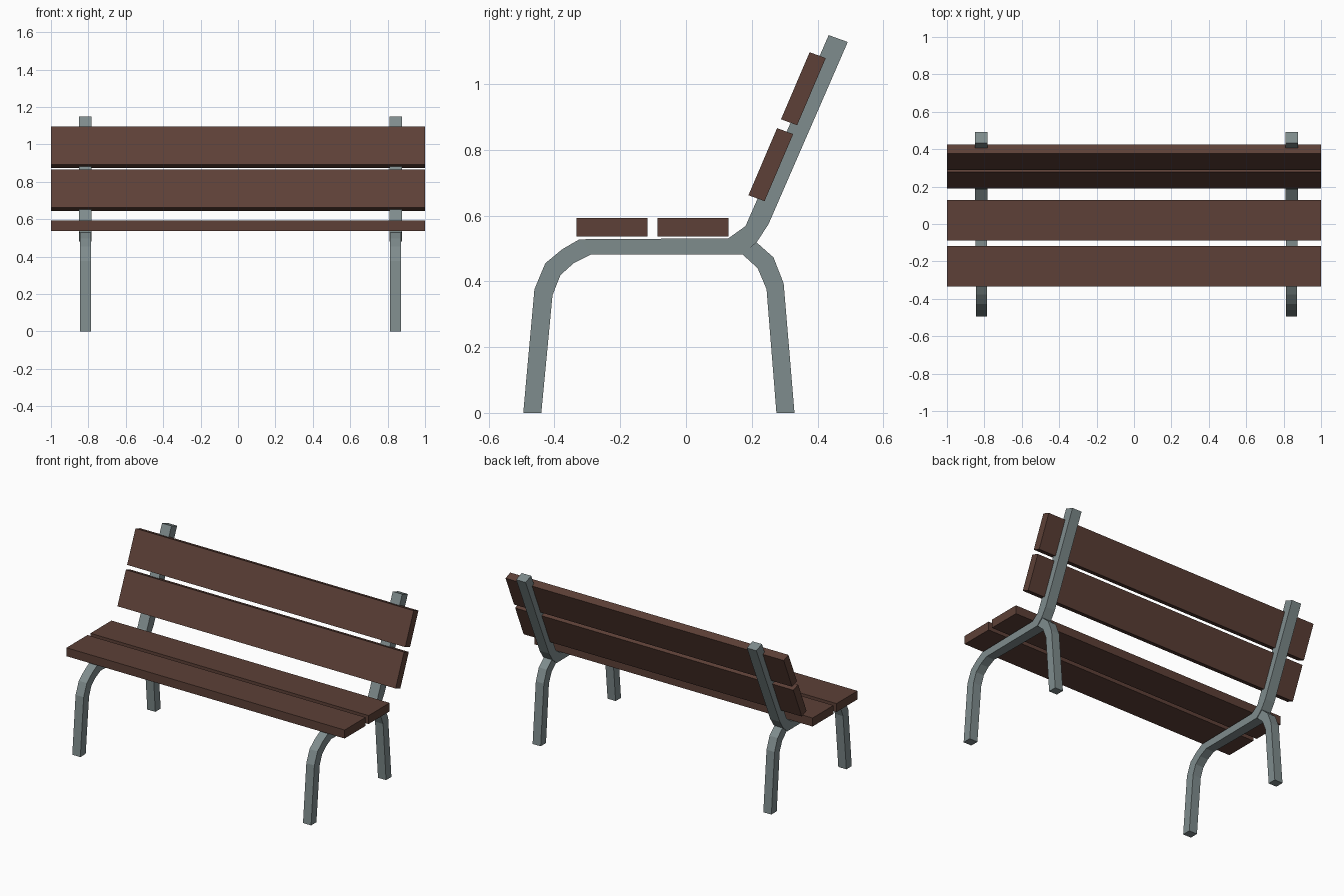
import bpy

if "Cube" in bpy.data.objects:
    bpy.data.objects.remove(bpy.data.objects["Cube"])


def material(name, rgb):
    m = bpy.data.materials.new(name)
    m.diffuse_color = (*rgb, 1)
    m.use_nodes = True
    m.node_tree.nodes["Principled BSDF"].inputs["Base Color"].default_value = m.diffuse_color
    return m


wood = material("brown wood", (0.109, 0.051, 0.038))
metal = material("grey metal", (0.212, 0.262, 0.266))


def loft(name, rings, mat):
    """Join four-cornered rings into a closed bar."""
    n = len(rings)
    verts = [v for ring in rings for v in ring]
    faces = [(0, 1, 2, 3), tuple(range(4 * n - 1, 4 * n - 5, -1))]
    for i in range(n - 1):
        a, b = 4 * i, 4 * i + 4
        for k in range(4):
            j = (k + 1) % 4
            faces.append((a + k, b + k, b + j, a + j))
    me = bpy.data.meshes.new(name)
    me.from_pydata(verts, [], faces)
    me.update()
    me.materials.append(mat)
    ob = bpy.data.objects.new(name, me)
    bpy.context.collection.objects.link(ob)
    return ob


def tube(name, x, stations, mat):
    """Stations: outer y, z, inner y, z, half width."""
    rings = [[(x - w, oy, oz), (x + w, oy, oz), (x + w, iy, iz), (x - w, iy, iz)]
             for oy, oz, iy, iz, w in stations]
    return loft(name, rings, mat)


def slat(name, corners):
    """Plank across the full width from its four (y, z) corners."""
    return loft(name, [[(x, y, z) for y, z in corners] for x in (1, -1)], wood)


# Bent tube: front leg, seat rail and back support
front_tube = [
    (-0.495, 0.0, -0.440, 0.0, 0.029),
    (-0.461, 0.376, -0.406, 0.358, 0.029),
    (-0.428, 0.455, -0.382, 0.419, 0.029),
    (-0.376, 0.498, -0.342, 0.455, 0.029),
    (-0.324, 0.528, -0.288, 0.482, 0.029),
    (0.129, 0.531, 0.172, 0.482, 0.033),
    (0.181, 0.568, 0.215, 0.519, 0.034),
    (0.213, 0.641, 0.251, 0.574, 0.034),
    (0.434, 1.149, 0.492, 1.128, 0.034),
]
# Rear leg, starting inside the bend of the main tube
rear_leg = [
    (0.204, 0.528, 0.163, 0.490, 0.029),
    (0.266, 0.473, 0.218, 0.440, 0.029),
    (0.297, 0.394, 0.245, 0.376, 0.029),
    (0.330, 0.0, 0.275, 0.0, 0.029),
]
for side, x in (("left", -0.816), ("right", 0.843)):
    tube(side + "_frame", x, front_tube, metal)
    tube(side + "_rear_leg", x, rear_leg, metal)

# Seat planks
for name, y in (("front_seat_plank", -0.333), ("rear_seat_plank", -0.087)):
    slat(name, [(y, 0.537), (y, 0.592), (y + 0.216, 0.592), (y + 0.216, 0.537)])

# Tilted backrest planks
for name, y, z in (("lower_back_plank", 0.190, 0.662), ("upper_back_plank", 0.289, 0.893)):
    slat(name, [(y, z), (y + 0.087, z + 0.204),
                (y + 0.136, z + 0.186), (y + 0.049, z - 0.018)])

# Make all face normals point outwards
import bmesh
for ob in bpy.data.objects:
    bm = bmesh.new()
    bm.from_mesh(ob.data)
    bmesh.ops.recalc_face_normals(bm, faces=bm.faces)
    bm.to_mesh(ob.data)
    bm.free()
